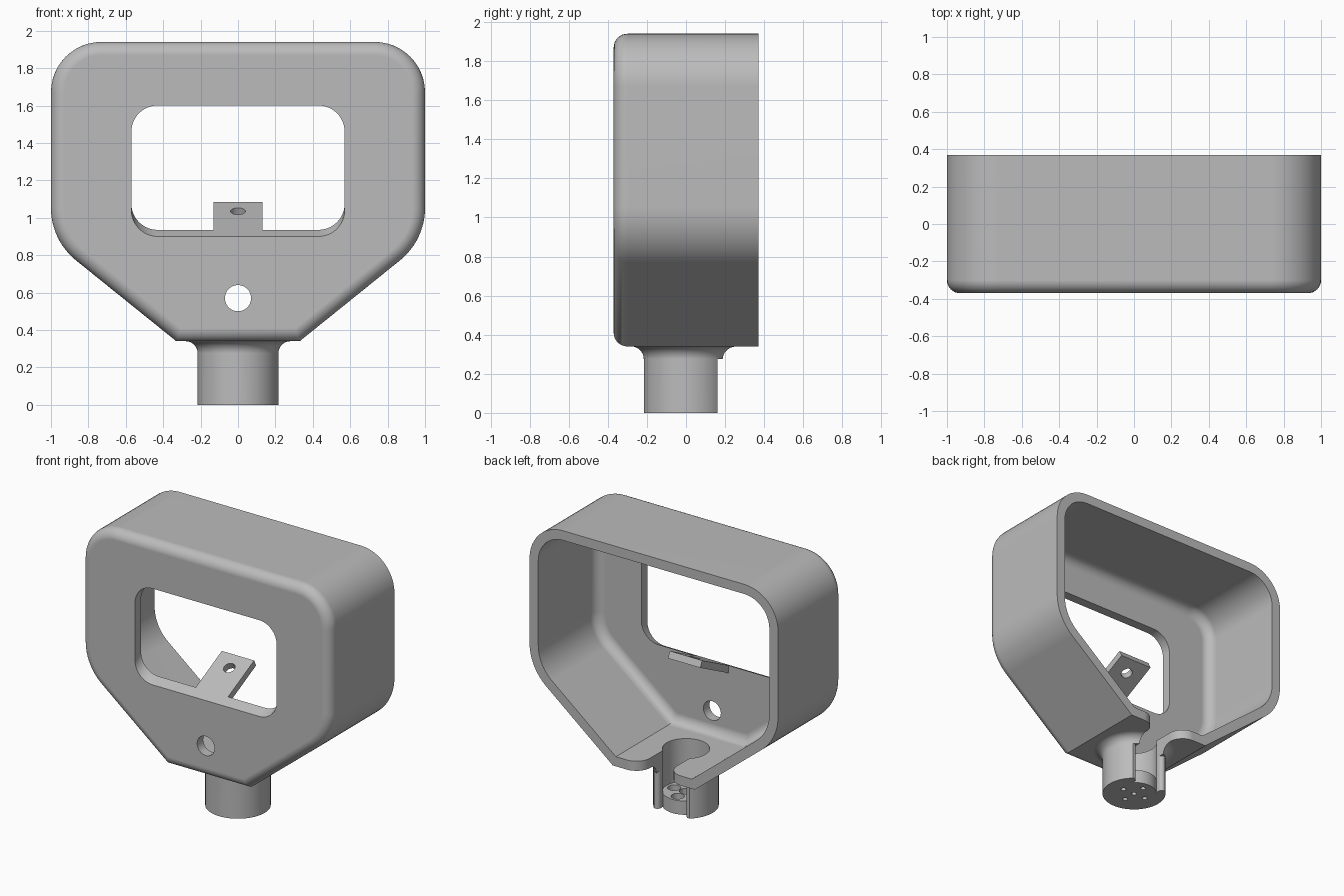
import bpy, bmesh, math
from mathutils import Vector

cube = bpy.data.objects.get("Cube")
if cube:
    bpy.data.objects.remove(cube, do_unlink=True)

grey = bpy.data.materials.new("plain grey")
grey.use_nodes = True
grey.diffuse_color = (0.5, 0.5, 0.5, 1)
grey.node_tree.nodes["Principled BSDF"].inputs["Base Color"].default_value = (0.5, 0.5, 0.5, 1)


def loft(name, rings):
    """Closed solid through a series of equal rings, capped at both ends."""
    bm = bmesh.new()
    loops = [[bm.verts.new(p) for p in ring] for ring in rings]
    n = len(loops[0])
    for a, b in zip(loops, loops[1:]):
        for i in range(n):
            j = (i + 1) % n
            bm.faces.new((a[i], a[j], b[j], b[i]))
    bm.faces.new(loops[0])
    bm.faces.new(loops[-1])
    bmesh.ops.recalc_face_normals(bm, faces=bm.faces)
    mesh = bpy.data.meshes.new(name)
    bm.to_mesh(mesh)
    bm.free()
    mesh.materials.append(grey)
    obj = bpy.data.objects.new(name, mesh)
    bpy.context.collection.objects.link(obj)
    return obj


def apply(obj, kind, **settings):
    mod = obj.modifiers.new(kind, kind)
    for key, value in settings.items():
        setattr(mod, key, value)
    bpy.ops.object.select_all(action='DESELECT')
    bpy.context.view_layer.objects.active = obj
    obj.select_set(True)
    bpy.ops.object.modifier_apply(modifier=mod.name)


def combine(obj, other, operation='DIFFERENCE'):
    apply(obj, 'BOOLEAN', operation=operation, solver='EXACT', object=other)
    bpy.data.objects.remove(other, do_unlink=True)


def finish(obj):
    bpy.ops.object.select_all(action='DESELECT')
    bpy.context.view_layer.objects.active = obj
    obj.select_set(True)
    bpy.ops.object.shade_smooth_by_angle(angle=math.radians(30))
    apply(obj, 'WEIGHTED_NORMAL', keep_sharp=True)


def rounded(corners, radii, inset=0, steps=12):
    """Counter-clockwise outline, inset evenly, with filleted corners."""
    pts = [Vector(c) for c in corners]
    out = []
    for i, p in enumerate(pts):
        d1 = (p - pts[i - 1]).normalized()
        d2 = (pts[(i + 1) % len(pts)] - p).normalized()
        turn = math.atan2(d1.x * d2.y - d1.y * d2.x, d1.dot(d2))
        half = math.tan(turn / 2)
        n1 = Vector((-d1.y, d1.x))
        q = p + n1 * inset - d1 * inset * half
        r = radii[i] - inset
        if radii[i] == 0 or r <= 0:
            out.append(q)
            if radii[i]:
                out += [q.copy() for _ in range(steps)]
            continue
        centre = q - d1 * r * half + n1 * r
        for k in range(steps + 1):
            a = turn * k / steps
            out.append(centre - n1 * r * math.cos(a) + d1 * r * math.sin(a))
    return out


def circle(r, n=64):
    return [(r * math.cos(math.tau * i / n), r * math.sin(math.tau * i / n)) for i in range(n)]


def rod(name, r, start, end, n=48):
    """Cylinder between two points."""
    start, end = Vector(start), Vector(end)
    turn = (end - start).to_track_quat('Z', 'Y')
    return loft(name, [[c + turn @ Vector((x, y, 0)) for x, y in circle(r, n)]
                       for c in (start, end)])


def upright(name, plan, z0, z1):
    return loft(name, [[(x, y, z) for x, y in plan] for z in (z0, z1)])


# Hollow housing, open at the back, with rounded front edges inside and out
DEPTH, WALL, EDGE = 0.37, 0.07, 0.07
outline = [(-0.33, 0.34), (0.33, 0.34), (1, 0.88), (1, 1.94), (-1, 1.94), (-1, 0.88)]
radii = [0, 0, 0.36, 0.27, 0.27, 0.36]


def shell_ring(inset, y):
    return [(p.x, y, p.y) for p in rounded(outline, radii, inset)]


def edge_rings(inset, front):
    angles = [math.pi / 2 * k / 8 for k in range(9)]
    return [shell_ring(inset + EDGE * (1 - math.sin(a)), front + EDGE * (1 - math.cos(a)))
            for a in angles]


outer = edge_rings(0, -DEPTH) + [shell_ring(0, DEPTH)]
inner = edge_rings(WALL, -DEPTH + WALL) + [shell_ring(WALL, DEPTH)]
housing = loft("housing", outer + inner[::-1])

# Stem with a flared top
R, BORE, FLARE = 0.216, 0.156, 0.065
profile = [(R, 0)]
for k in range(9):
    a = math.pi / 2 * k / 8
    profile.append((R + FLARE * (1 - math.cos(a)), 0.34 - FLARE * (1 - math.sin(a))))
profile.append((R + FLARE, 0.37))
stem = loft("stem", [[(x, y, z) for x, y in circle(r, 96)] for r, z in profile])
combine(housing, stem, 'UNION')
combine(housing, rod("bore", BORE, (0, 0, -0.1), (0, 0, 0.6), 96))


# Cable slot through the stem and floor, its mouth rounded outward
def slot_plan(w, mouth, r):
    half = [(w, 0)]
    for k in range(9):
        a = math.pi / 2 * k / 8
        half.append((w + r * (1 - math.cos(a)), mouth - r * (1 - math.sin(a))))
    half += [(0.6, mouth), (0.6, 0.6)]
    return half + [(-x, y) for x, y in reversed(half)]


combine(housing, upright("stem_slot", slot_plan(0.107, 0.162, 0.025), -0.1, 0.275))
combine(housing, upright("floor_slot", slot_plan(0.107, DEPTH, 0.11), 0.27, 0.43))

# Window whose sill slopes up toward the back
SLOPE, SILL = 0.5, 0.9
frame = rounded([(-0.57, SILL), (0.57, SILL), (0.57, 1.6), (-0.57, 1.6)], [0.14] * 4)
combine(housing, loft("window_cut", [
    [(p.x, y, p.y + (SLOPE * (y + DEPTH) if p.y < 1.2 else 0)) for p in frame]
    for y in (-0.45, -0.2)]))

# Round hole below the window
combine(housing, rod("front_hole", 0.07, (0, -0.5, 0.57), (0, -0.2, 0.57)))
finish(housing)

# Sloping tab that continues the sill, with a screw hole
side = [(-0.33, 0.92), (0, 1.085), (0.022, 1.04), (-0.33, 0.864)]
tab = loft("sloping_tab", [[(x, y, z) for y, z in side] for x in (-0.13, 0.13)])
centre, normal = Vector((0, -0.1, 1.035)), Vector((0, -0.447, 0.894))
combine(tab, rod("tab_hole", 0.04, centre - normal * 0.15, centre + normal * 0.1))
finish(tab)

# Base plate of the stem with five counterbored holes
base = upright("stem_base", circle(BORE, 96), 0, 0.1)
spots = [(0, 0), (0.095, 0), (-0.095, 0), (0, 0.095), (0, -0.095)]
for x, y in spots:
    combine(base, rod("pin_hole", 0.018, (x, y, -0.1), (x, y, 0.2), 24))
    combine(base, rod("counterbore", 0.044, (x, y, 0.05), (x, y, 0.2), 32))
finish(base)
